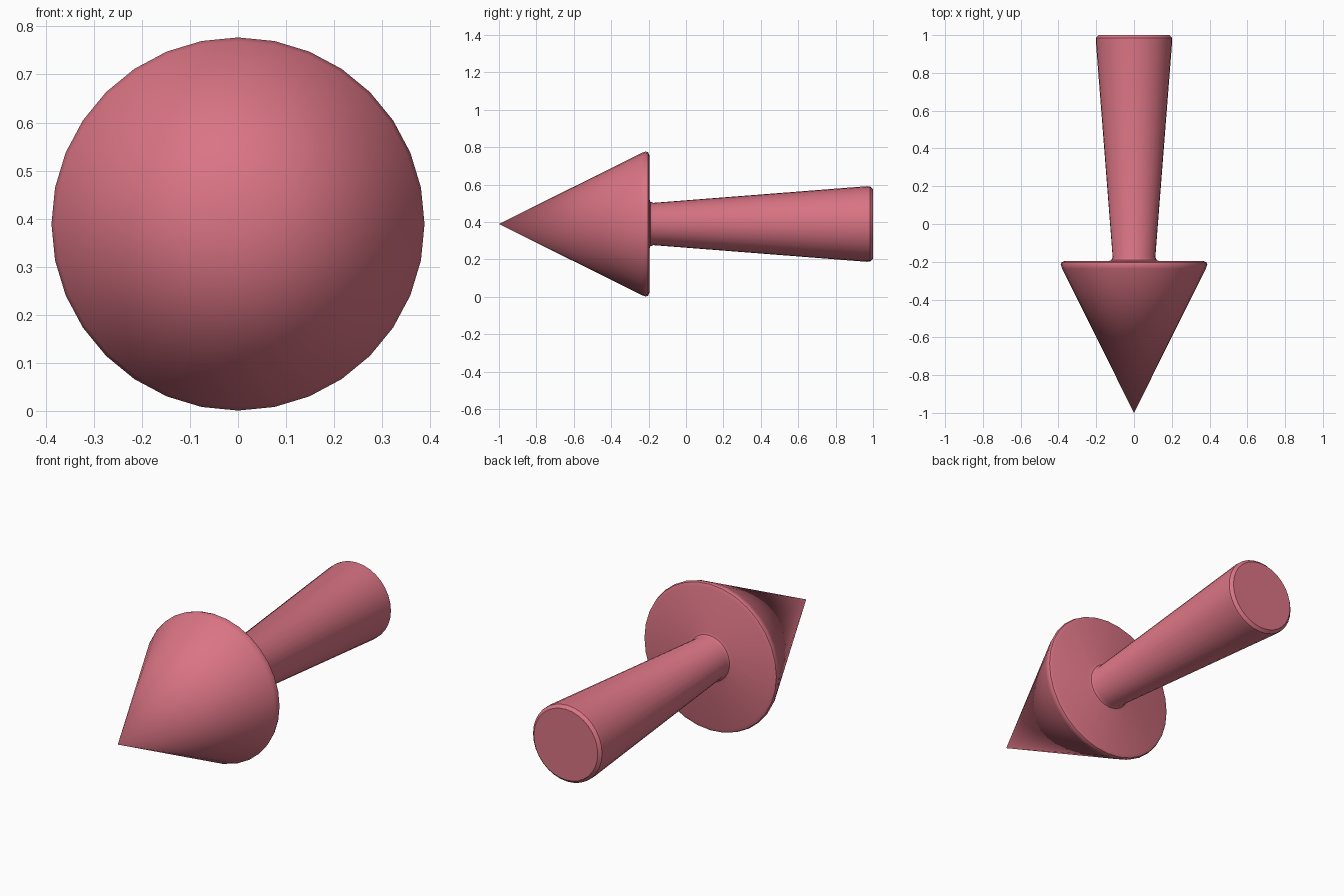
import bpy, bmesh, math

if "Cube" in bpy.data.objects:
    bpy.data.objects.remove(bpy.data.objects["Cube"])

SIDES = 32
CENTRE_Z = 0.389

pink = bpy.data.materials.new("rose pink")
pink.diffuse_color = (0.70, 0.175, 0.23, 1)
pink.use_nodes = True
pink.node_tree.nodes["Principled BSDF"].inputs["Base Color"].default_value = pink.diffuse_color

# Half profile of the arrow as (radius, y), from the tip to the shaft end
profile = [
    (0.0, -1.0),                                              # tip
    (0.380, -0.237), (0.388, -0.216), (0.384, -0.203), (0.368, -0.196),  # rounded rim
    (0.134, -0.196), (0.120, -0.191), (0.113, -0.175),        # fillet into shaft
    (0.202, 0.966), (0.201, 0.985), (0.186, 1.0),             # flared end
    (0.0, 1.0),                                               # end cap centre
]


def lathe(name, points, material):
    """Spin a (radius, y) profile around the y axis."""
    bm = bmesh.new()
    verts = [bm.verts.new((0, y, r)) for r, y in points]
    edges = [bm.edges.new(pair) for pair in zip(verts, verts[1:])]
    bmesh.ops.spin(bm, geom=verts + edges, axis=(0, 1, 0), cent=(0, 0, 0),
                   angle=math.tau, steps=SIDES, use_duplicate=False)
    bmesh.ops.remove_doubles(bm, verts=bm.verts, dist=1e-4)
    bmesh.ops.recalc_face_normals(bm, faces=bm.faces)
    mesh = bpy.data.meshes.new(name)
    bm.to_mesh(mesh)
    bm.free()
    mesh.materials.append(material)
    obj = bpy.data.objects.new(name, mesh)
    bpy.context.collection.objects.link(obj)
    return obj


# Arrow: cone head and tapered shaft in one turned body
arrow = lathe("arrow", profile, pink)
arrow.location.z = CENTRE_Z
bpy.context.view_layer.objects.active = arrow
arrow.select_set(True)
bpy.ops.object.shade_smooth_by_angle(angle=math.radians(40))
